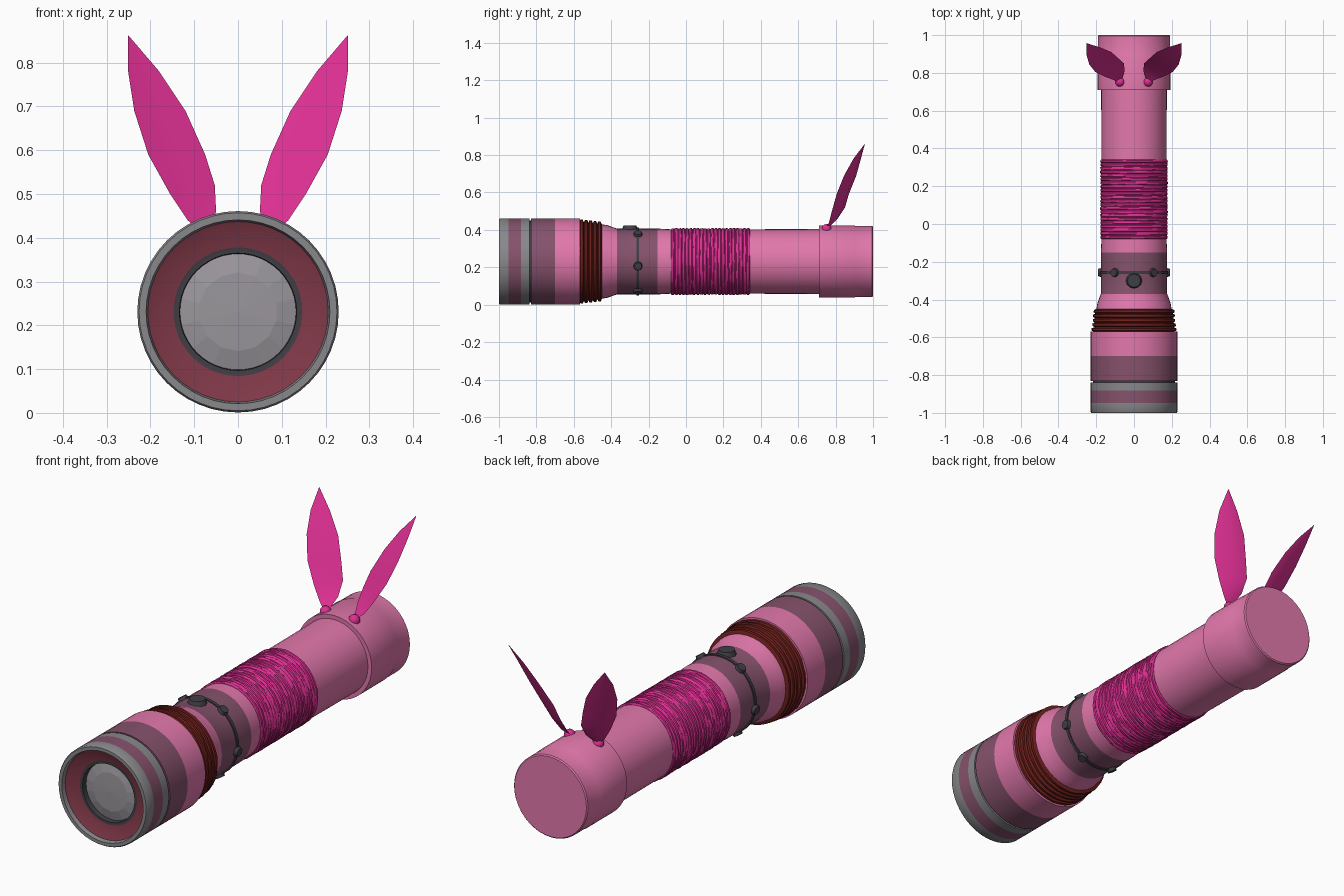
import bpy, bmesh, math, random
from mathutils import Vector

random.seed(4)
cube = bpy.data.objects.get("Cube")
if cube:
    bpy.data.objects.remove(cube, do_unlink=True)

AXIS_Z = 0.231  # height of the torch axis


def material(name, *srgb):
    m = bpy.data.materials.new(name)
    m.use_nodes = True
    col = [((c / 255 + 0.055) / 1.055) ** 2.4 for c in srgb] + [1]
    m.diffuse_color = col
    m.node_tree.nodes["Principled BSDF"].inputs["Base Color"].default_value = col
    return m


PINK = material("pink", 226, 120, 172)
MAGENTA = material("magenta", 224, 48, 148)
MAUVE = material("mauve", 134, 82, 108)
MAROON = material("maroon", 112, 32, 28)
WINE = material("wine", 128, 56, 72)
GREY = material("grey", 136, 136, 140)
LENS = material("lens grey", 154, 150, 156)
DARK = material("charcoal", 64, 62, 68)


def finish(name, bm, mats, angle=35):
    bmesh.ops.remove_doubles(bm, verts=bm.verts, dist=0.0002)
    bmesh.ops.recalc_face_normals(bm, faces=bm.faces)
    me = bpy.data.meshes.new(name)
    bm.to_mesh(me)
    bm.free()
    for m in mats:
        me.materials.append(m)
    ob = bpy.data.objects.new(name, me)
    bpy.context.collection.objects.link(ob)
    bpy.ops.object.select_all(action="DESELECT")
    ob.select_set(True)
    bpy.context.view_layer.objects.active = ob
    if angle:
        bpy.ops.object.shade_smooth_by_angle(angle=math.radians(angle))
    return ob


def lathe(name, profile, sides=40, jitter=0.0, angle=35):
    """Turn (y, radius, material of the band that follows) around the axis."""
    bm = bmesh.new()
    mats, rings = [], []
    for y, r, _ in profile:
        ring = []
        for i in range(sides):
            a = math.tau * i / sides
            rr = r + (random.uniform(-jitter, jitter) if r else 0)
            ring.append(bm.verts.new((rr * math.sin(a), y, AXIS_Z + rr * math.cos(a))))
        rings.append(ring)
    for (_, _, mat), a, b in zip(profile, rings, rings[1:]):
        if mat not in mats:
            mats.append(mat)
        for i in range(sides):
            j = (i + 1) % sides
            f = bm.faces.new((a[i], a[j], b[j], b[i]))
            f.material_index = mats.index(mat)
    return finish(name, bm, mats, angle)


def ribs(start, end, count, r0, r1, depth, mat):
    """Profile points of raised ribs between two positions."""
    step = (end - start) / count
    pts = [(start, 0, mat)]
    for i in range(count):
        y, r = start + i * step, r0 + (r1 - r0) * i / count
        pts += [(y, r - depth, mat), (y + step * 0.25, r, mat), (y + step * 0.75, r, mat)]
    return pts + [(end, r1 - depth, mat), (end, 0, mat)]


# Lens, reflector and striped bezel
lathe("lens", [(-0.945, 0, LENS), (-0.942, 0.09, LENS), (-0.93, 0.138, LENS)], sides=14, angle=0)
lathe("bezel", [
    (-0.925, 0.132, DARK), (-0.955, 0.134, DARK), (-0.955, 0.147, WINE),
    (-0.98, 0.206, GREY), (-1, 0.210, GREY), (-1, 0.226, GREY),
    (-0.994, 0.23, GREY), (-0.948, 0.23, MAUVE), (-0.882, 0.23, GREY),
    (-0.838, 0.23, GREY), (-0.838, 0.218, DARK), (-0.83, 0.218, DARK)], sides=48)

# Head barrel
lathe("head", [(-0.83, 0.21, MAUVE), (-0.83, 0.23, MAUVE), (-0.70, 0.23, PINK),
               (-0.568, 0.23, PINK), (-0.568, 0.19, PINK)], sides=48)

# Ribbed ring behind the head
lathe("ribbed_ring", ribs(-0.57, -0.45, 5, 0.224, 0.212, 0.012, MAROON), jitter=0.002, angle=30)

# Neck, button collar and main tube
lathe("body", [(-0.455, 0.1, PINK), (-0.455, 0.2, PINK), (-0.42, 0.194, PINK),
               (-0.37, 0.176, MAUVE), (-0.265, 0.176, DARK), (-0.265, 0.181, DARK),
               (-0.25, 0.181, DARK), (-0.25, 0.176, MAUVE), (-0.152, 0.176, PINK),
               (-0.08, 0.172, PINK), (0.34, 0.172, PINK), (0.72, 0.174, PINK)])

# Knurled grip
lathe("grip", ribs(-0.08, 0.342, 22, 0.178, 0.178, 0.004, MAGENTA), sides=44, jitter=0.0015, angle=25)

# Tail cap
lathe("tail_cap", [(0.71, 0.16, PINK), (0.71, 0.193, PINK), (0.9, 0.193, PINK),
                   (0.905, 0.191, PINK), (0.995, 0.191, PINK), (1, 0.186, PINK), (1, 0, PINK)])


# Buttons around the collar
def button(name, y, degrees, radius, height):
    a = math.radians(degrees)
    out = Vector((math.sin(a), 0, math.cos(a)))
    bm = bmesh.new()
    bmesh.ops.create_cone(bm, cap_ends=True, segments=12, radius1=radius,
                          radius2=radius * 0.75, depth=height)
    bm.transform(out.to_track_quat("Z", "Y").to_matrix().to_4x4())
    bmesh.ops.translate(bm, verts=bm.verts, vec=out * 0.177 + Vector((0, y, AXIS_Z)))
    finish(name, bm, [DARK])


button("main_button", -0.30, 0, 0.046, 0.03)
for side, label in ((1, "left"), (-1, "right")):
    for n, deg in enumerate((35, 98, 152)):
        button(f"{label}_button_{n + 1}", -0.257, side * deg, 0.027, 0.026)

# Leaf-shaped ears: matching points up the inner and outer edges
INNER = [(0.065, 0.765, 0.415), (0.05, 0.81, 0.46), (0.053, 0.85, 0.52), (0.075, 0.87, 0.59),
         (0.12, 0.91, 0.69), (0.18, 0.935, 0.78), (0.25, 0.957, 0.862)]
OUTER = [(0.085, 0.75, 0.415), (0.115, 0.765, 0.44), (0.155, 0.78, 0.50), (0.205, 0.805, 0.59),
         (0.237, 0.845, 0.69), (0.251, 0.895, 0.78), (0.251, 0.957, 0.862)]


def ear(name, side):
    bm = bmesh.new()
    back = Vector((0.3, 0.85, -0.4)).normalized()
    rows = []
    for p, q in zip(INNER, OUTER):
        p, q = Vector(p), Vector(q)
        mid, w = (p + q) / 2, (q - p).length
        pts = [p, mid + back * w * 0.02, q, mid + back * w * 0.14]
        rows.append([bm.verts.new((v.x * side, v.y, v.z)) for v in pts])
    for a, b in zip(rows, rows[1:]):
        for i in range(4):
            j = (i + 1) % 4
            bm.faces.new((a[i], a[j], b[j], b[i]))
    bm.faces.new(rows[0])
    bm.faces.new(rows[-1])
    finish(name, bm, [MAGENTA], 40)


# Small root joining each ear to the cap
def ear_root(name, side):
    bm = bmesh.new()
    bmesh.ops.create_uvsphere(bm, u_segments=10, v_segments=6, radius=0.026)
    bmesh.ops.translate(bm, verts=bm.verts, vec=(0.074 * side, 0.752, 0.406))
    finish(name, bm, [MAGENTA], 40)


for side, label in ((1, "left"), (-1, "right")):
    ear(f"{label}_ear", side)
    ear_root(f"{label}_ear_root", side)
